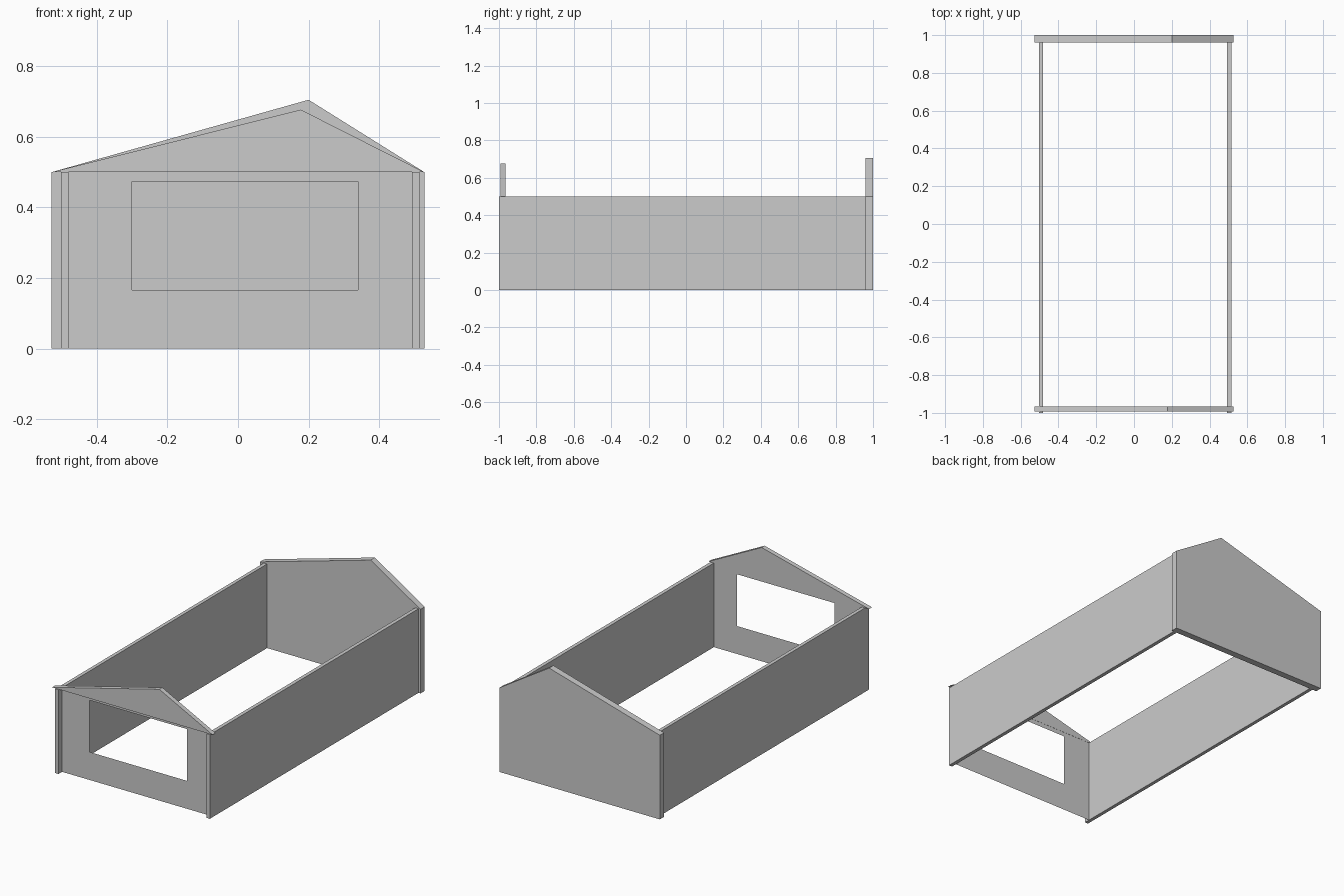
import bpy

if "Cube" in bpy.data.objects:
    bpy.data.objects.remove(bpy.data.objects["Cube"])

grey = bpy.data.materials.new("light_grey")
grey.diffuse_color = (0.6, 0.6, 0.6, 1)
grey.use_nodes = True
grey.node_tree.nodes["Principled BSDF"].inputs["Base Color"].default_value = grey.diffuse_color


def make(name, verts, faces):
    me = bpy.data.meshes.new(name)
    me.from_pydata(verts, [], faces)
    me.materials.append(grey)
    ob = bpy.data.objects.new(name, me)
    bpy.context.collection.objects.link(ob)
    return ob


def slab(name, profile, y0, y1):
    """Extrude a counter-clockwise xz profile from y0 (front) to y1 (back)."""
    n = len(profile)
    verts = [(x, y, z) for y in (y0, y1) for x, z in profile]
    faces = [tuple(range(n)), tuple(range(2 * n - 1, n - 1, -1))]
    for i in range(n):
        j = (i + 1) % n
        faces.append((j, i, i + n, j + n))
    return make(name, verts, faces)


HALF, EAVE = 0.528, 0.50

# Back wall with off-centre gable
slab("back_wall", [(-HALF, 0), (HALF, 0), (HALF, EAVE), (0.20, 0.705), (-HALF, EAVE)], 0.96, 1.0)

# Long side walls
for name, x0, x1 in (("left_wall", -0.502, -0.481), ("right_wall", 0.493, 0.515)):
    slab(name, [(x0, 0), (x1, 0), (x1, EAVE), (x0, EAVE)], -1.0, 0.96)

# Front gable board
slab("front_gable", [(-HALF, EAVE), (HALF, EAVE), (0.178, 0.677)], -0.993, -0.965)

# Thin front panel, recessed between the side walls, with a window opening
Y = -0.966
outer = [(-0.502, 0), (0.515, 0), (0.515, EAVE), (-0.502, EAVE)]
inner = [(-0.30, 0.166), (0.34, 0.166), (0.34, 0.474), (-0.30, 0.474)]
make("front_panel", [(x, Y, z) for x, z in outer + inner],
     [(i, (i + 1) % 4, (i + 1) % 4 + 4, i + 4) for i in range(4)])
